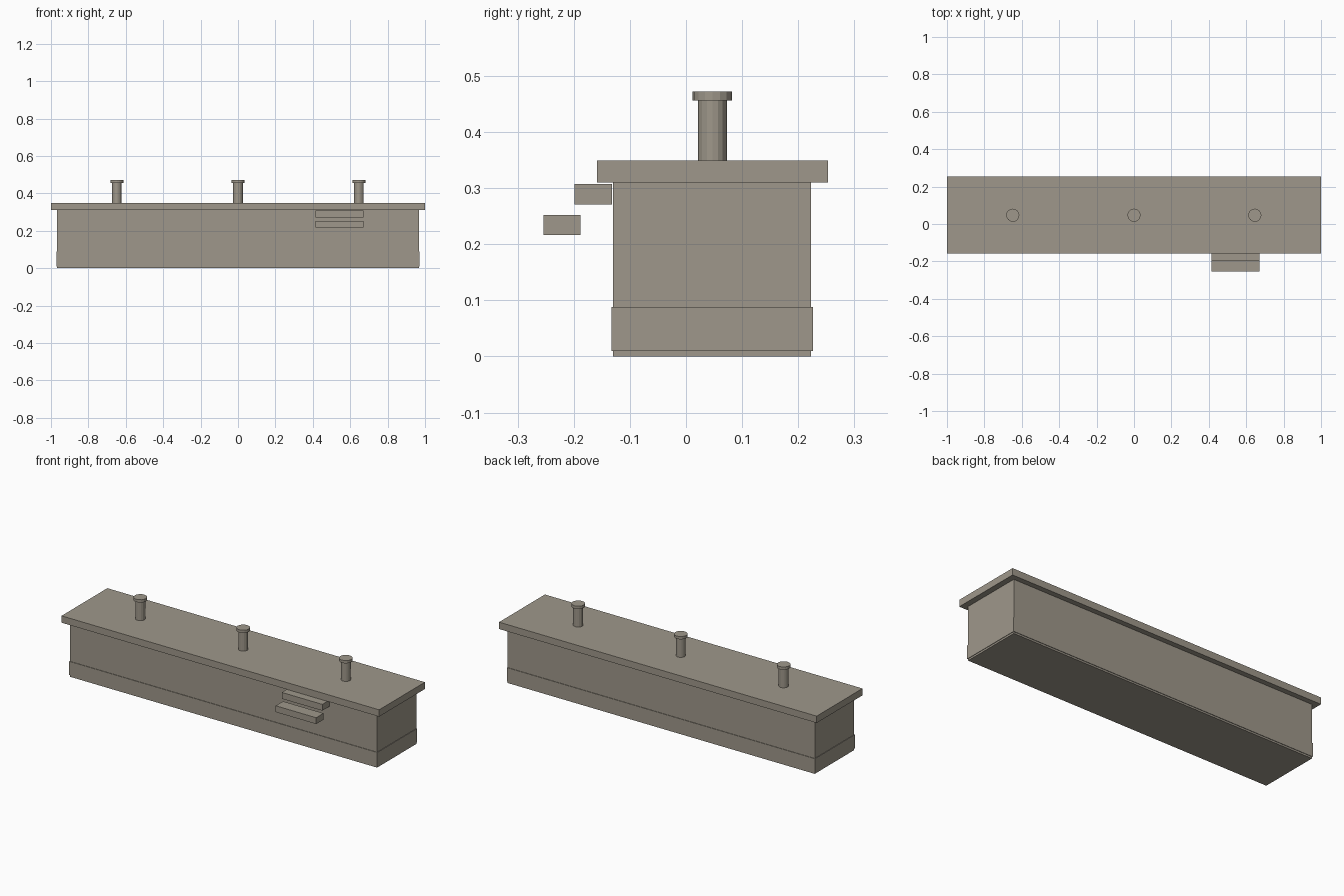
import bpy

if "Cube" in bpy.data.objects:
    bpy.data.objects.remove(bpy.data.objects["Cube"])

stone = bpy.data.materials.new("warm grey concrete")
stone.diffuse_color = (0.345, 0.312, 0.256, 1)
stone.use_nodes = True
stone.node_tree.nodes["Principled BSDF"].inputs["Base Color"].default_value = stone.diffuse_color


def box(name, x0, x1, y0, y1, z0, z1):
    bpy.ops.mesh.primitive_cube_add(
        size=1, location=((x0 + x1) / 2, (y0 + y1) / 2, (z0 + z1) / 2))
    ob = bpy.context.object
    ob.name = name
    ob.scale = (x1 - x0, y1 - y0, z1 - z0)
    bpy.ops.object.transform_apply(location=False, rotation=False, scale=True)
    ob.data.materials.append(stone)
    return ob


def post(name, x, y, radius, z0, z1):
    bpy.ops.mesh.primitive_cylinder_add(
        vertices=16, radius=radius, depth=z1 - z0, location=(x, y, (z0 + z1) / 2))
    ob = bpy.context.object
    ob.name = name
    ob.data.materials.append(stone)
    return ob


# Long wall, slightly wider plinth band and overhanging deck slab
box("wall_body", -0.967, 0.967, -0.130, 0.223, 0.0, 0.31)
box("plinth_band", -0.97, 0.97, -0.133, 0.226, 0.01, 0.088)
box("deck_slab", -1.0, 1.0, -0.159, 0.253, 0.31, 0.349)

# Two floating steps on the front
box("upper_step", 0.415, 0.67, -0.199, -0.132, 0.271, 0.307)
box("lower_step", 0.415, 0.67, -0.254, -0.188, 0.216, 0.252)

# Mooring posts with wider caps along the deck
for i, x in enumerate((-0.648, 0.0, 0.646)):
    post(f"mooring_post_{i + 1}", x, 0.047, 0.026, 0.349, 0.457)
    post(f"mooring_cap_{i + 1}", x, 0.047, 0.035, 0.456, 0.472)
